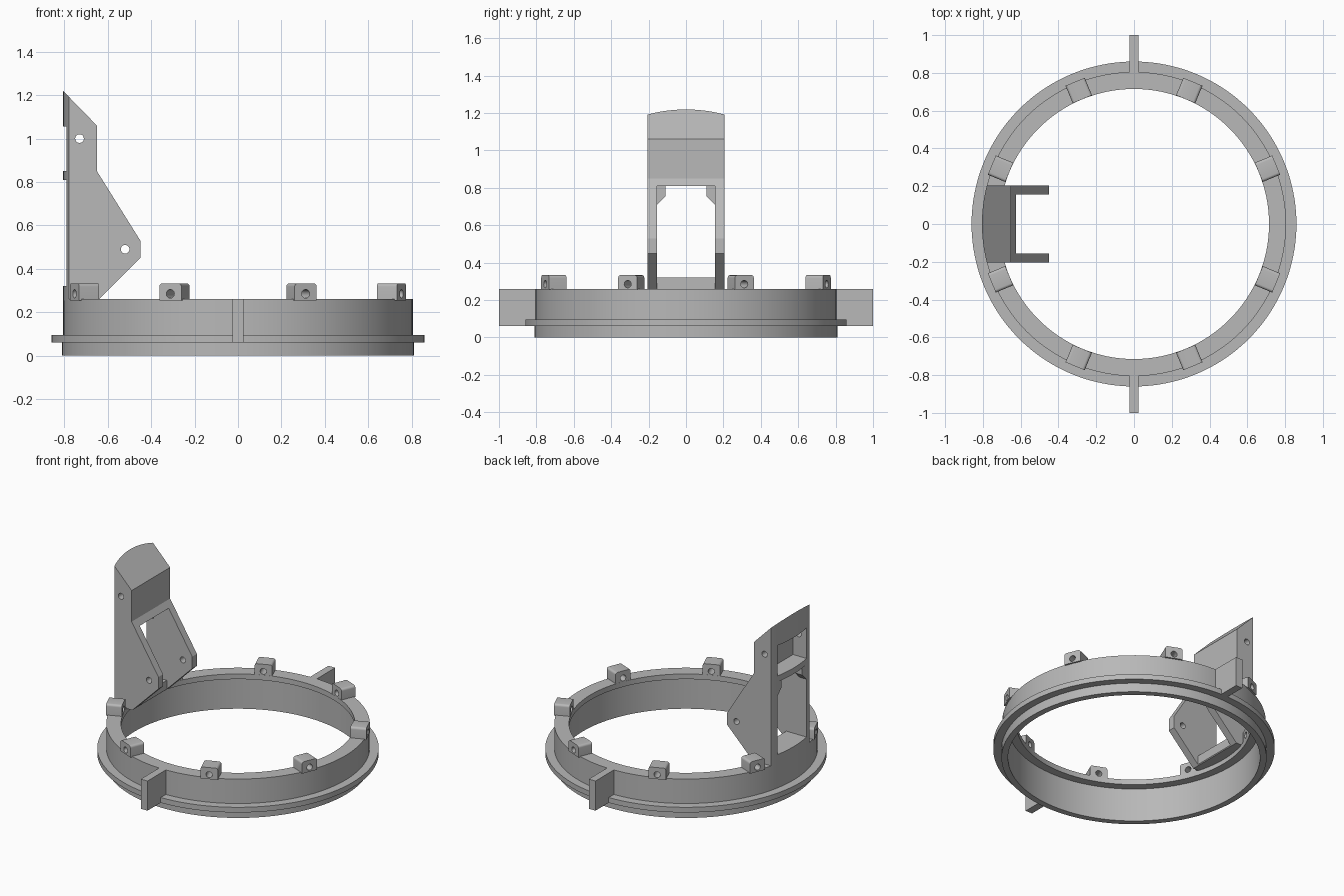
import bpy
import bmesh
import math
from mathutils import Matrix, Vector

if "Cube" in bpy.data.objects:
    bpy.data.objects.remove(bpy.data.objects["Cube"], do_unlink=True)

grey = bpy.data.materials.new("plain grey")
grey.use_nodes = True
COLOR = (0.48, 0.48, 0.48, 1)
grey.diffuse_color = COLOR
grey.node_tree.nodes["Principled BSDF"].inputs["Base Color"].default_value = COLOR


def finish(name, bm):
    bmesh.ops.recalc_face_normals(bm, faces=bm.faces)
    mesh = bpy.data.meshes.new(name)
    bm.to_mesh(mesh)
    bm.free()
    mesh.materials.append(grey)
    obj = bpy.data.objects.new(name, mesh)
    bpy.context.collection.objects.link(obj)
    return obj


def activate(obj):
    bpy.ops.object.select_all(action="DESELECT")
    obj.select_set(True)
    bpy.context.view_layer.objects.active = obj


def smooth(obj):
    activate(obj)
    bpy.ops.object.shade_smooth_by_angle(angle=math.radians(30))


def prism(name, points, depth):
    """Extrude a closed 3D outline along the depth vector."""
    bm = bmesh.new()
    face = bm.faces.new([bm.verts.new(p) for p in points])
    new = bmesh.ops.extrude_face_region(bm, geom=[face], use_keep_orig=True)["geom"]
    bmesh.ops.translate(bm, vec=depth,
                        verts=[v for v in new if isinstance(v, bmesh.types.BMVert)])
    return finish(name, bm)


def box(name, low, high):
    (x0, y0, z0), (x1, y1, z1) = low, high
    base = [(x0, y0, z0), (x1, y0, z0), (x1, y1, z0), (x0, y1, z0)]
    return prism(name, base, (0, 0, z1 - z0))


def cylinder(name, center, axis, radius, length, sides=24):
    bm = bmesh.new()
    turn = Vector(axis).to_track_quat("Z", "Y").to_matrix().to_4x4()
    bmesh.ops.create_cone(bm, cap_ends=True, segments=sides, radius1=radius,
                          radius2=radius, depth=length,
                          matrix=Matrix.Translation(center) @ turn)
    return finish(name, bm)


def boolean(obj, cutter, operation="DIFFERENCE"):
    mod = obj.modifiers.new("cut", "BOOLEAN")
    mod.operation = operation
    mod.solver = "EXACT"
    mod.object = cutter
    activate(obj)
    bpy.ops.object.modifier_apply(modifier=mod.name)
    bpy.data.objects.remove(cutter, do_unlink=True)


# Base ring: lathed wall with an outer flange and an inner top lip
SEGMENTS = 128
profile = [(0.77, 0), (0.81, 0), (0.81, 0.06), (0.86, 0.06), (0.86, 0.095),
           (0.805, 0.095), (0.805, 0.26), (0.715, 0.26), (0.715, 0.225), (0.77, 0.225)]
bm = bmesh.new()
rings = []
for i in range(SEGMENTS):
    a = math.tau * i / SEGMENTS
    rings.append([bm.verts.new((r * math.cos(a), r * math.sin(a), z)) for r, z in profile])
for i, ring in enumerate(rings):
    after = rings[(i + 1) % SEGMENTS]
    for j in range(len(profile)):
        k = (j + 1) % len(profile)
        bm.faces.new((ring[j], after[j], after[k], ring[k]))
smooth(finish("base_ring", bm))

# Eight drilled lugs with rounded top edges
for i in range(8):
    outline = [(0.715, -0.055, 0.255), (0.715, 0.055, 0.255)]
    for side in (1, -1):
        arc = [(0.715, side * (0.04 + 0.015 * math.cos(t)), 0.318 + 0.015 * math.sin(t))
               for t in (math.radians(d) for d in range(0, 91, 18))]
        outline += arc if side == 1 else arc[::-1]
    lug = prism(f"lug_{i + 1}", outline, (0.1, 0, 0))
    boolean(lug, cylinder("lug_drill", (0.765, 0, 0.285), (1, 0, 0), 0.02, 0.3))
    lug.data.transform(Matrix.Rotation(math.radians(22.5 + 45 * i), 4, "Z"))
    smooth(lug)

# Front and back fins
for name, side in (("front_fin", -1), ("back_fin", 1)):
    y0, y1 = sorted((side * 0.8, side))
    box(name, (-0.025, y0, 0.06), (0.025, y1, 0.26))

# Upright bracket: side outline trimmed to the curve of the ring
outline = [(-0.85, 0.255), (-0.85, 1.265), (-0.65, 1.06), (-0.65, 0.85),
           (-0.45, 0.53), (-0.45, 0.45), (-0.645, 0.255)]
bracket = prism("bracket", [(x, -0.205, z) for x, z in outline], (0, 0.41, 0))
boolean(bracket, cylinder("curve_trim", (0, 0, 0.7), (0, 0, 1), 0.805, 2, SEGMENTS * 2),
        "INTERSECT")

# Openings: tall lower gap, space ahead of the foot bar, rear pocket
boolean(bracket, box("gap", (-1, -0.155, 0.32), (-0.3, 0.155, 0.81)))
boolean(bracket, box("foot_space", (-0.64, -0.155, 0.2), (-0.3, 0.155, 0.4)))
boolean(bracket, box("pocket", (-1, -0.155, 0.85), (-0.69, 0.155, 1.055)))

# Pivot holes through both cheeks
for x, z in ((-0.73, 1.0), (-0.52, 0.49)):
    boolean(bracket, cylinder("pivot_drill", (x, 0, z), (0, 1, 0), 0.02, 1))
smooth(bracket)

# Corner gussets under the shelf
for name, s in (("left_gusset", 1), ("right_gusset", -1)):
    shape = [(0.16, 0.815), (0.11, 0.815), (0.11, 0.755), (0.155, 0.71), (0.16, 0.71)]
    prism(name, [(-0.789, s * y, z) for y, z in shape], (0.05, 0, 0))
